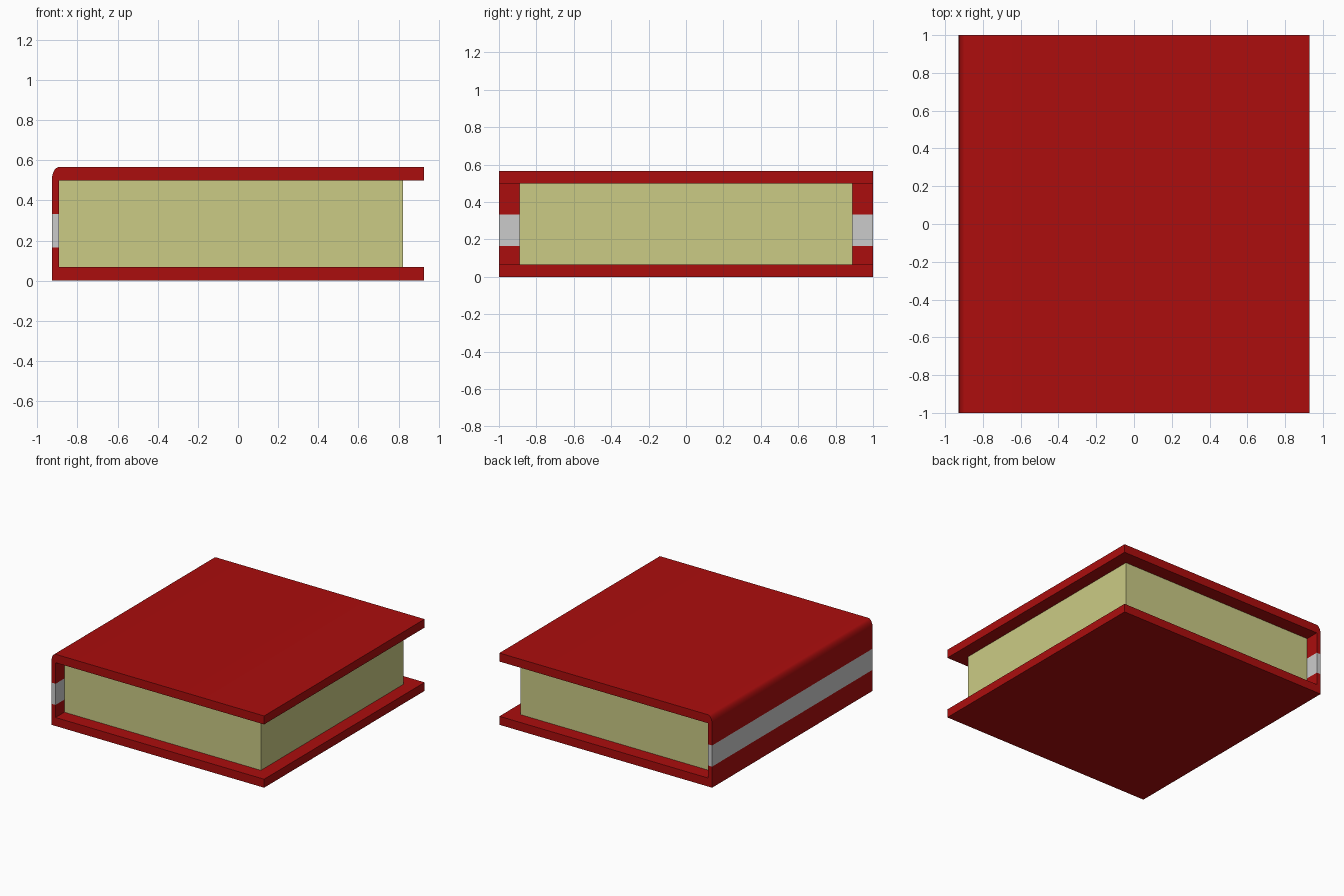
import bpy
import bmesh
from math import sin, cos, radians, pi

cube = bpy.data.objects.get("Cube")
if cube:
    bpy.data.objects.remove(cube, do_unlink=True)


def material(name, color):
    mat = bpy.data.materials.new(name)
    mat.use_nodes = True
    mat.diffuse_color = color
    mat.node_tree.nodes["Principled BSDF"].inputs["Base Color"].default_value = color
    return mat


red = material("cover red", (0.41, 0.004, 0.004, 1))
cream = material("page cream", (0.6, 0.6, 0.235, 1))
silver = material("band light grey", (0.6, 0.6, 0.6, 1))


def extrude_profile(name, points, half_length, mat):
    """Extrude an x-z outline along y, centred on y = 0."""
    bm = bmesh.new()
    face = bm.faces.new([bm.verts.new((x, -half_length, z)) for x, z in points])
    result = bmesh.ops.extrude_face_region(bm, geom=[face])
    verts = [g for g in result["geom"] if isinstance(g, bmesh.types.BMVert)]
    bmesh.ops.translate(bm, verts=verts, vec=(0, 2 * half_length, 0))
    bmesh.ops.recalc_face_normals(bm, faces=bm.faces)
    mesh = bpy.data.meshes.new(name)
    bm.to_mesh(mesh)
    bm.free()
    mesh.materials.append(mat)
    obj = bpy.data.objects.new(name, mesh)
    bpy.context.collection.objects.link(obj)
    return obj


def rectangle(x0, x1, z0, z1):
    return [(x0, z0), (x1, z0), (x1, z1), (x0, z1)]


# Shared dimensions
outer, hinge, edge = -0.928, -0.892, 0.928
height, board = 0.566, 0.067
band_low, band_high = 0.166, 0.333

# Lower board with the lower part of the spine
extrude_profile("lower_cover", [
    (outer, 0), (edge, 0), (edge, board), (hinge, board),
    (hinge, band_low), (outer, band_low)], 1, red)

# Upper board with the rounded upper part of the spine
steps = 10
corner = [(hinge - (hinge - outer) * cos(pi / 2 * i / steps),
           height - board + board * sin(pi / 2 * i / steps))
          for i in range(steps + 1)]
upper = extrude_profile("upper_cover", [(outer, band_high)] + corner + [
    (edge, height), (edge, height - board),
    (hinge, height - board), (hinge, band_high)], 1, red)

# Title band across the spine
extrude_profile("spine_band", rectangle(outer, hinge, band_low, band_high), 1, silver)

# Page block
extrude_profile("pages", rectangle(hinge, 0.823, board, height - board), 0.89, cream)

# Smooth the rounded spine edge
bpy.ops.object.select_all(action="DESELECT")
upper.select_set(True)
bpy.context.view_layer.objects.active = upper
bpy.ops.object.shade_smooth_by_angle(angle=radians(30))
